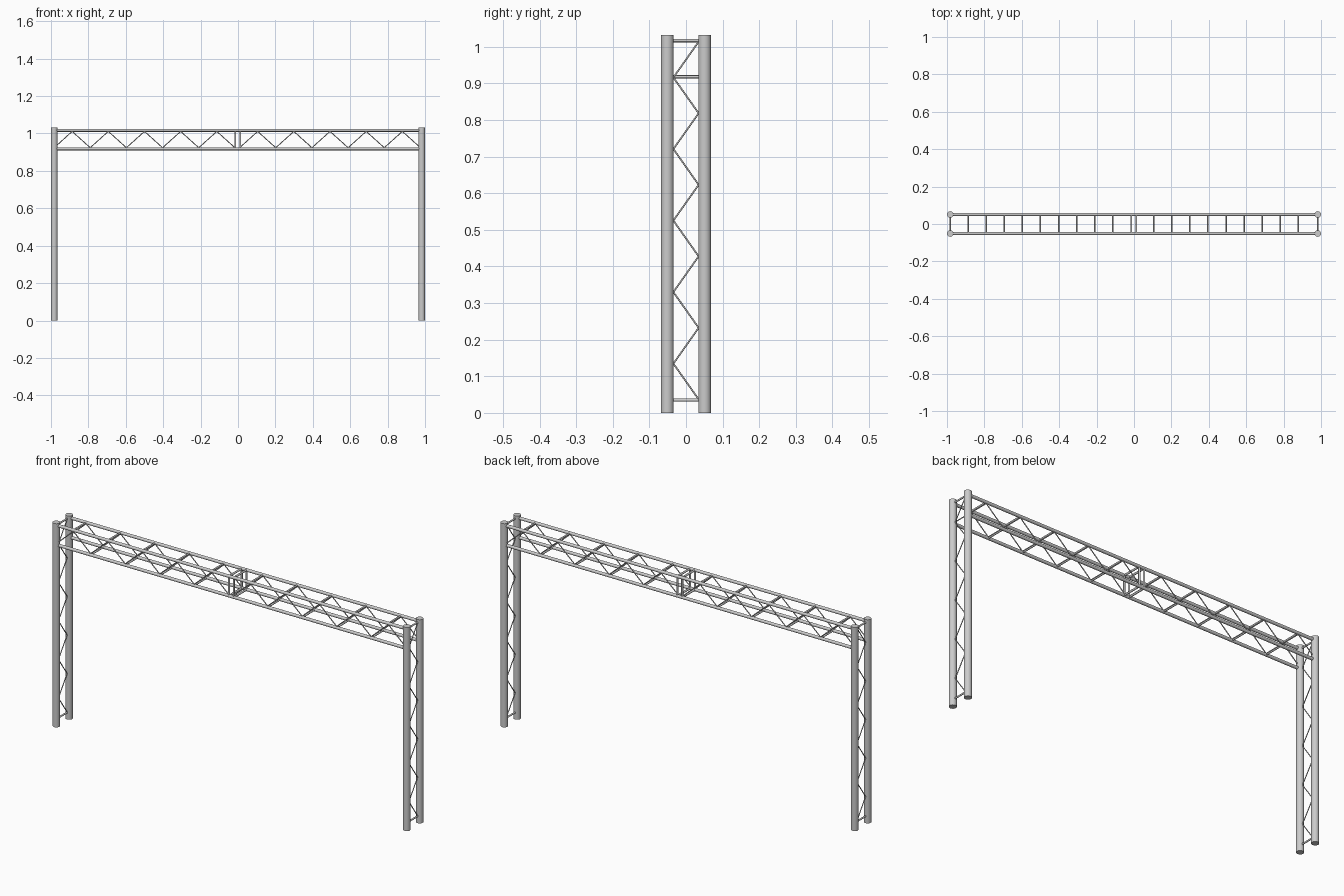
import bpy, bmesh, math
from mathutils import Vector, Matrix

if "Cube" in bpy.data.objects:
    bpy.data.objects.remove(bpy.data.objects["Cube"])

POST_X, Y, POST_R, POST_H = 0.9825, 0.051, 0.0175, 1.032
LOW, TOP, CHORD_R = 0.918, 1.017, 0.0078
BAR_R, BRACE_R = 0.0042, 0.0023


def tubes(name, segments, radius, sides):
    """One object made of capped tubes between pairs of points."""
    bm = bmesh.new()
    for a, b in segments:
        a, b = Vector(a), Vector(b)
        d = b - a
        turn = d.to_track_quat('Z', 'Y').to_matrix().to_4x4()
        bmesh.ops.create_cone(bm, cap_ends=True, segments=sides,
                              radius1=radius, radius2=radius, depth=d.length,
                              matrix=Matrix.Translation((a + b) / 2) @ turn)
    me = bpy.data.meshes.new(name)
    bm.to_mesh(me)
    bm.free()
    ob = bpy.data.objects.new(name, me)
    bpy.context.collection.objects.link(ob)
    bpy.context.view_layer.objects.active = ob
    ob.select_set(True)
    bpy.ops.object.shade_smooth_by_angle(angle=math.radians(46))
    ob.select_set(False)
    return ob


def path(points):
    return list(zip(points, points[1:]))


def cross(x, z):
    return ((x, -Y, z), (x, Y, z))


for side, sx, start in (("left", -1, 0.0165), ("right", 1, 0.0085)):
    # Paired posts
    px = sx * POST_X
    for face, sy in (("front", -1), ("back", 1)):
        tubes(f"{side}_{face}_post", [((px, sy * Y, 0), (px, sy * Y, POST_H))], POST_R, 24)

    # Zigzag between the posts, with a bar at the foot and head
    inner = Y - POST_R + 0.001
    zig = [(px, inner if i % 2 == 0 else -inner, 0.037 + 0.0977 * i) for i in range(11)]
    tubes(f"{side}_post_bracing", path(zig), BRACE_R, 8)
    tubes(f"{side}_post_bars", [cross(px, 0.035), cross(px, TOP)], BAR_R, 10)

    # Beam web on the front and back faces
    nodes = [sx * min(start + 0.0967 * k, POST_X) for k in range(11)]
    for face, sy in (("front", -1), ("back", 1)):
        web = [(x, sy * Y, TOP - 0.006 if k % 2 else LOW + 0.006) for k, x in enumerate(nodes)]
        tubes(f"{side}_{face}_beam_bracing", path(web), BRACE_R + 0.0002, 8)

    # Cross bars at each web node
    tubes(f"{side}_beam_cross_bars",
          [cross(x, TOP if k % 2 else LOW) for k, x in enumerate(nodes) if 0 < k < 10], BAR_R, 10)

    # Rectangular frame at the middle joint
    fx = sx * 0.0135 - 0.001
    frame = [cross(fx, LOW), cross(fx, TOP)]
    frame += [((fx, y, LOW), (fx, y, TOP)) for y in (-Y, Y)]
    tubes(f"{side}_middle_frame", frame, BAR_R + 0.0008, 10)

# Long beam chords
for level, z in (("lower", LOW), ("upper", TOP)):
    for face, y in (("front", -Y), ("back", Y)):
        tubes(f"{level}_{face}_chord", [((-POST_X, y, z), (POST_X, y, z))], CHORD_R, 16)
